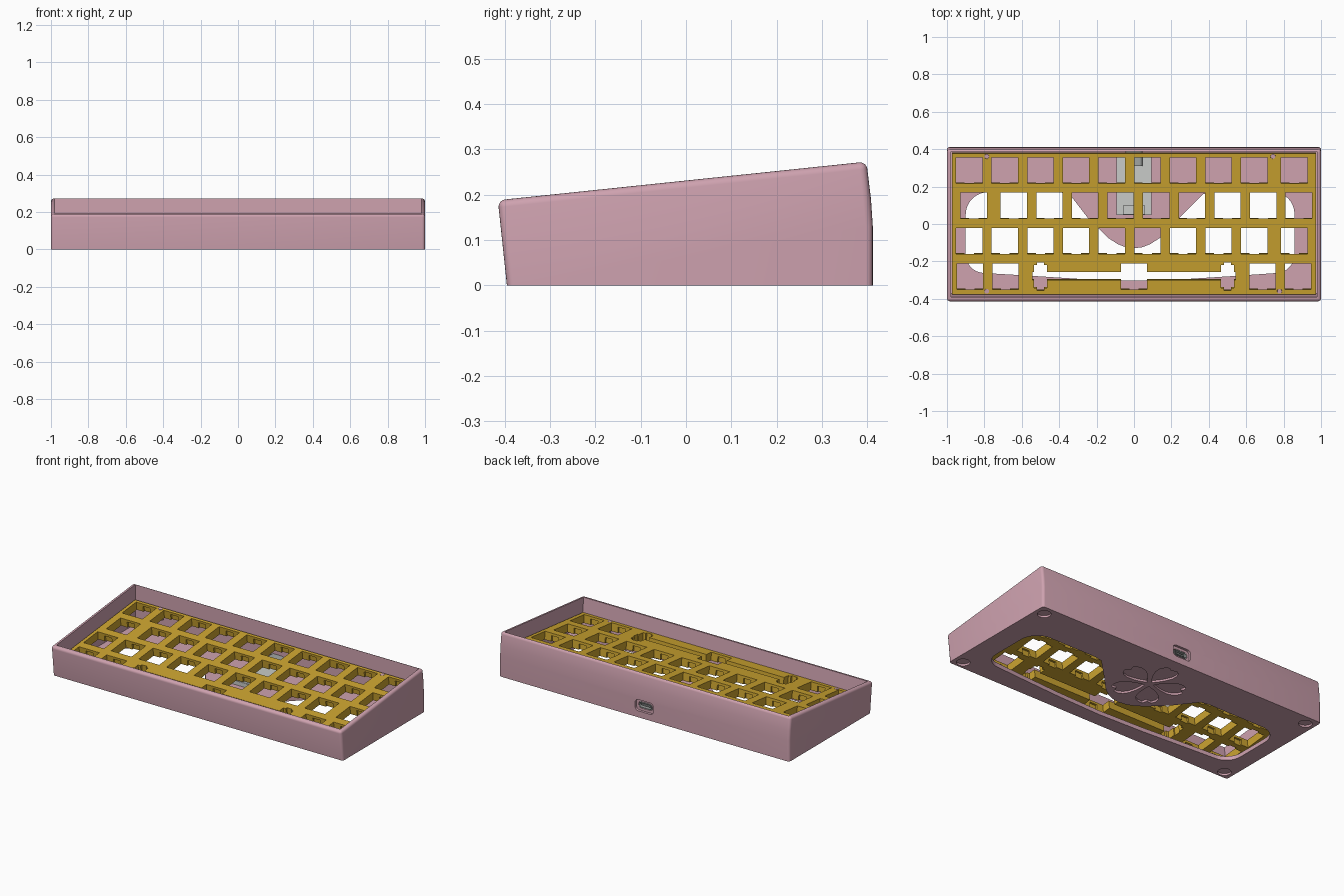
import bpy, bmesh, math

if "Cube" in bpy.data.objects:
    bpy.data.objects.remove(bpy.data.objects["Cube"])

TILT = math.radians(6)
U = 0.1905  # key pitch


def material(name, rgb):
    m = bpy.data.materials.new(name)
    m.diffuse_color = (*rgb, 1)
    m.use_nodes = True
    m.node_tree.nodes["Principled BSDF"].inputs["Base Color"].default_value = m.diffuse_color
    return m


PINK = material("dusty pink", (0.62, 0.36, 0.43))
GOLD = material("mustard gold", (0.60, 0.37, 0.03))
GREY = material("light grey", (0.58, 0.60, 0.58))
METAL = material("metal grey", (0.36, 0.38, 0.37))


def prisms(name, outlines, axis, lo, hi, mat=None):
    """Extrude one or more closed outlines along an axis into one object."""
    place = {'x': lambda a, b, h: (h, a, b),
             'y': lambda a, b, h: (a, h, b),
             'z': lambda a, b, h: (a, b, h)}[axis]
    bm = bmesh.new()
    for pts in outlines:
        low = [bm.verts.new(place(a, b, lo)) for a, b in pts]
        top = [bm.verts.new(place(a, b, hi)) for a, b in pts]
        bm.faces.new(low)
        bm.faces.new(top)
        n = len(pts)
        for i in range(n):
            j = (i + 1) % n
            bm.faces.new((low[i], low[j], top[j], top[i]))
    bmesh.ops.recalc_face_normals(bm, faces=bm.faces)
    me = bpy.data.meshes.new(name)
    bm.to_mesh(me)
    bm.free()
    ob = bpy.data.objects.new(name, me)
    bpy.context.collection.objects.link(ob)
    if mat:
        me.materials.append(mat)
    return ob


def rect(x, y, w, h):
    return [(x - w/2, y - h/2), (x + w/2, y - h/2), (x + w/2, y + h/2), (x - w/2, y + h/2)]


def arc(cx, cy, r, a0, a1, n=8):
    return [(cx + r*math.cos(math.radians(a0 + (a1 - a0)*i/n)),
             cy + r*math.sin(math.radians(a0 + (a1 - a0)*i/n))) for i in range(n + 1)]


def round_rect(x, y, w, h, r):
    a, b = w/2 - r, h/2 - r
    return (arc(x + a, y + b, r, 0, 90, 5) + arc(x - a, y + b, r, 90, 180, 5)
            + arc(x - a, y - b, r, 180, 270, 5) + arc(x + a, y - b, r, 270, 360, 5))


def circle(x, y, r, n=32):
    return arc(x, y, r, 0, 360 - 360/n, n - 1)


def cut(target, *cutters):
    for c in cutters:
        c.hide_render = True
        m = target.modifiers.new("cut", 'BOOLEAN')
        m.operation, m.solver, m.object = 'DIFFERENCE', 'EXACT', c
        bpy.context.view_layer.objects.active = target
        bpy.ops.object.modifier_apply(modifier=m.name)
        bpy.data.objects.remove(c)


def smooth(ob):
    bpy.ops.object.select_all(action='DESELECT')
    ob.select_set(True)
    bpy.context.view_layer.objects.active = ob
    bpy.ops.object.shade_smooth_by_angle(angle=math.radians(30))


# Case: wedge profile with rounded top and corner edges
case = prisms("case", [[(-0.395, 0), (-0.415, 0.188), (0.398, 0.273), (0.408, 0.19),
                        (0.412, 0.13), (0.412, 0)]], 'x', -1, 1, PINK)
bm = bmesh.new()
bm.from_mesh(case.data)
edges = []
for e in bm.edges:
    a, b = (v.co for v in e.verts)
    side = abs(a.x - b.x) < 0.01 and max(a.z, b.z) > 0.01
    rim = abs(a.x - b.x) > 0.01 and (a.z > 0.25 or (a.y < 0 and a.z > 0.1))
    if side or rim:
        edges.append(e)
bmesh.ops.bevel(bm, geom=edges, offset=0.016, segments=4, profile=0.5, affect='EDGES')
bm.to_mesh(case.data)
bm.free()

# Shaped window in the case floor
window = (arc(-0.78, 0.05, 0.12, 180, 90)
          + [(-0.40, 0.17), (-0.345, 0.16), (-0.245, 0.03), (-0.185, -0.028), (-0.14, -0.073),
             (-0.09, -0.106), (-0.045, -0.124), (0, -0.13), (0.045, -0.124), (0.09, -0.106),
             (0.14, -0.073), (0.185, -0.028), (0.24, 0.03), (0.37, 0.16), (0.42, 0.17)]
          + arc(0.743, 0.055, 0.115, 90, 0)
          + arc(0.758, -0.162, 0.10, 0, -88)
          + [(0.55, -0.277), (0.3, -0.293), (0, -0.303), (-0.3, -0.293), (-0.55, -0.277)]
          + arc(-0.80, -0.162, 0.10, -92, -180))

# Five-petal blossom recess, plus four round foot recesses
half = [(0.025, 0.0), (0.06, 0.028), (0.09, 0.046), (0.13, 0.062), (0.165, 0.062),
        (0.19, 0.05), (0.208, 0.026), (0.188, 0.0)]
petal = half + [(r, -w) for r, w in half[-2:0:-1]]
recesses = []
for k in range(5):
    t = math.radians(90 + 72*k)
    c, s = math.cos(t), math.sin(t)
    recesses.append([(r*c - w*s, 0.13 + r*s + w*c) for r, w in petal])
recesses += [circle(x, y, 0.038) for x in (-0.94, 0.94) for y in (-0.345, 0.35)]

cut(case,
    prisms("cavity", [[(-0.372, 0.025), (-0.391, 0.2), (-0.397, 0.4),
                       (0.387, 0.4), (0.387, 0.025)]], 'x', -0.978, 0.978),
    prisms("window_cutter", [window], 'z', -0.05, 0.04),
    prisms("recess_cutter", recesses, 'z', -0.05, 0.012),
    prisms("port_recess", [round_rect(0, 0.075, 0.125, 0.07, 0.022)], 'y', 0.397, 0.5),
    prisms("port_hole", [round_rect(0, 0.075, 0.096, 0.04, 0.018)], 'y', 0.38, 0.45))
case.data.materials.clear()
case.data.materials.append(PINK)
smooth(case)

# Key positions: rows of one-unit keys with one 1.25-unit key at an end
L = -10.25*U/2
rows = {1.5: [L + U*(k + 0.5) for k in range(9)] + [-L - 0.625*U],
        0.5: [L + 0.625*U] + [L + U*(k + 1.75) for k in range(9)],
        -0.5: [L + U*(k + 0.5) for k in range(9)] + [-L - 0.625*U],
        -1.5: [-0.877, -0.687, 0, 0.687, 0.877]}
keys = [(x, r*U + 0.003) for r, xs in rows.items() for x in xs]
sy = -1.5*U + 0.003

# Switch plate, built flat and then tilted
plate = prisms("switch_plate", [rect(0, 0, 1.944, 0.756)], 'z', -0.05, 0, GOLD)
screws = [(-0.787, 0.363), (0.743, 0.363), (-0.787, -0.362), (0.778, -0.362)]
cut(plate,
    prisms("key_holes", [rect(x, y, 0.14, 0.14) for x, y in keys], 'z', -0.1, 0.05),
    prisms("clip_notches", [rect(x, y, 0.05, 0.162) for x, y in keys], 'z', -0.1, -0.015),
    prisms("stabiliser_pads", [rect(x, sy, 0.07, 0.125) for x in (-0.5, 0.5)], 'z', -0.1, 0.05),
    prisms("stabiliser_tips", [rect(x, sy, 0.036, 0.15) for x in (-0.5, 0.5)], 'z', -0.1, 0.05),
    prisms("stabiliser_slot", [rect(0, sy + 0.003, 1.084, 0.043)], 'z', -0.1, 0.05),
    prisms("screw_holes", [circle(x, y, 0.013, 16) for x, y in screws], 'z', -0.1, 0.05))
plate.data.materials.clear()
plate.data.materials.append(GOLD)
posts = prisms("mounting_posts", [circle(x, y, 0.0125, 16) for x, y in screws], 'z', -0.07, 0.001, PINK)
for ob in (plate, posts):
    ob.rotation_euler.x = TILT
    ob.location.z = 0.143
smooth(posts)

# Connector board on the floor, with a small cable socket
prisms("connector_board", [rect(0, 0.215, 0.185, 0.335)], 'z', 0.025, 0.05, GREY)
prisms("cable_socket", [rect(0, 0.075, 0.12, 0.05)], 'z', 0.05, 0.075, GREY)

# Hollow port shell and its tongue
shell = prisms("port_shell", [round_rect(0, 0.075, 0.09, 0.034, 0.016)], 'y', 0.31, 0.399, METAL)
cut(shell, prisms("port_bore", [round_rect(0, 0.075, 0.08, 0.024, 0.0115)], 'y', 0.34, 0.45))
shell.data.materials.clear()
shell.data.materials.append(METAL)
smooth(shell)
prisms("port_tongue", [rect(0, 0.075, 0.062, 0.008)], 'y', 0.335, 0.392, METAL)
